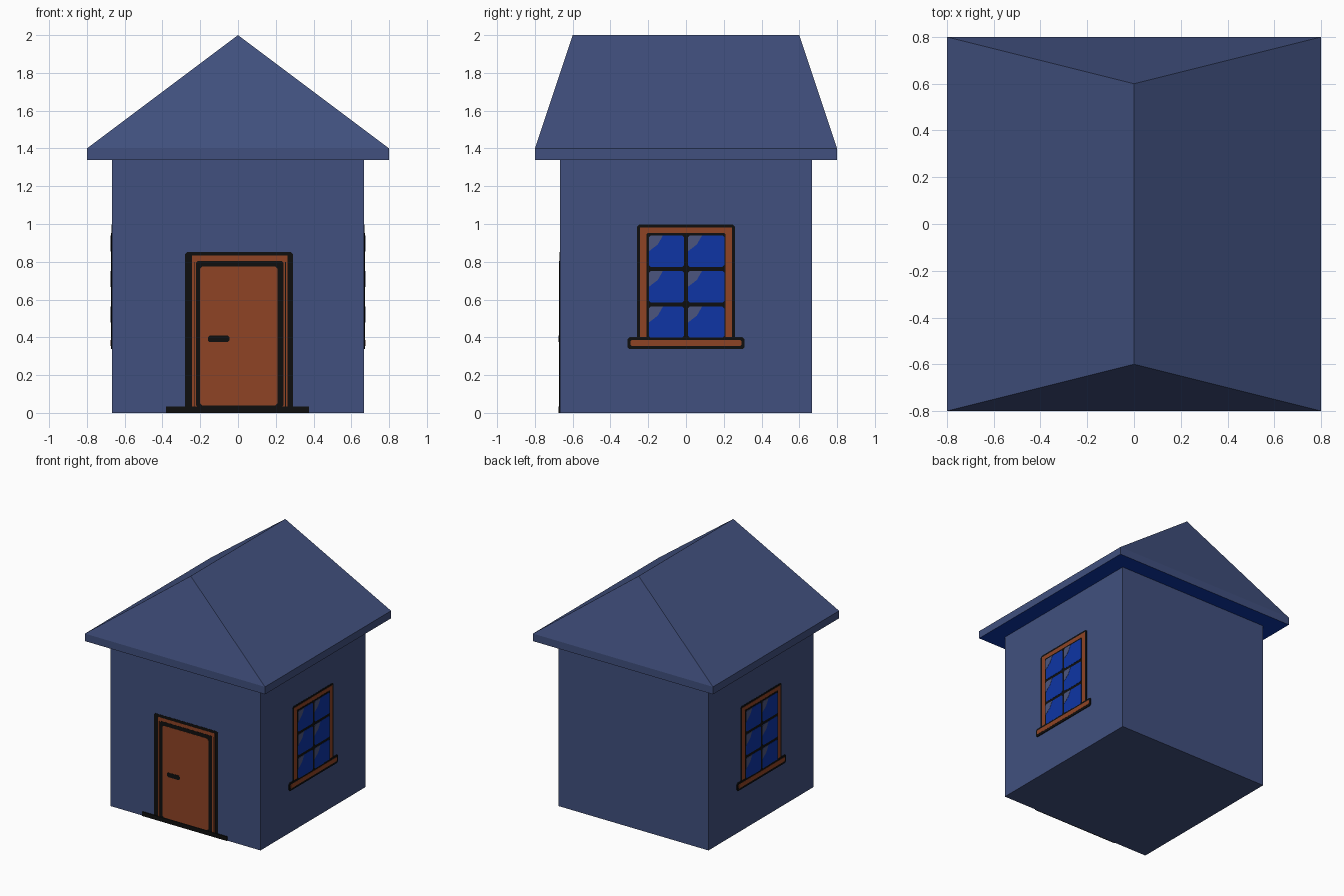
import bpy, bmesh, math
from mathutils import Matrix

if "Cube" in bpy.data.objects:
    bpy.data.objects.remove(bpy.data.objects["Cube"])


def material(name, r, g, b):
    lin = [((c / 255 + 0.055) / 1.055) ** 2.4 if c > 10 else c / 255 / 12.92 for c in (r, g, b)]
    m = bpy.data.materials.new(name)
    m.diffuse_color = (*lin, 1)
    m.use_nodes = True
    m.node_tree.nodes["Principled BSDF"].inputs["Base Color"].default_value = m.diffuse_color
    return m


WALL = material("slate_blue", 65, 80, 126)
BLACK = material("black", 15, 15, 15)
WOOD = material("brown_wood", 143, 68, 37)
GLASS = material("bright_blue", 14, 53, 165)
SHINE = material("grey_blue_shine", 75, 85, 126)

HALF = 0.667      # half width of the walls
STEP = 0.0015     # height of one painted layer


def finish(name, bm, mats):
    bmesh.ops.recalc_face_normals(bm, faces=bm.faces)
    bm.normal_update()
    me = bpy.data.meshes.new(name)
    bm.to_mesh(me)
    bm.free()
    for m in mats:
        me.materials.append(m)
    ob = bpy.data.objects.new(name, me)
    bpy.context.collection.objects.link(ob)
    return ob


def rect(u0, u1, z0, z1, c=0.0):
    """Rectangle outline with corners cut by c."""
    if c == 0:
        return [(u0, z0), (u1, z0), (u1, z1), (u0, z1)]
    return [(u0 + c, z0), (u1 - c, z0), (u1, z0 + c), (u1, z1 - c),
            (u1 - c, z1), (u0 + c, z1), (u0, z1 - c), (u0, z0 + c)]


def plates(name, mat, layer, outlines, angle=0):
    """Thin plates on the front wall, turned about z to another wall."""
    bm = bmesh.new()
    for pts in outlines:
        face = bm.faces.new([bm.verts.new((u, -HALF + 0.001, z)) for u, z in pts])
        top = bmesh.ops.extrude_face_region(bm, geom=[face], use_keep_orig=True)["geom"]
        moved = [v for v in top if isinstance(v, bmesh.types.BMVert)]
        bmesh.ops.translate(bm, verts=moved, vec=(0, -0.001 - layer * STEP, 0))
    bmesh.ops.rotate(bm, verts=bm.verts, cent=(0, 0, 0),
                     matrix=Matrix.Rotation(math.radians(angle), 3, 'Z'))
    return finish(name, bm, [mat])


# Walls
bm = bmesh.new()
bmesh.ops.create_cube(bm, size=1)
bmesh.ops.scale(bm, vec=(2 * HALF, 2 * HALF, 1.345), verts=bm.verts)
bmesh.ops.translate(bm, vec=(0, 0, 1.345 / 2), verts=bm.verts)
finish("walls", bm, [WALL])

# Hipped roof: eaves slab with the ridge above, blue underside
bm = bmesh.new()
corners = [(-0.8, -0.8), (0.8, -0.8), (0.8, 0.8), (-0.8, 0.8)]
low = [bm.verts.new((x, y, 1.34)) for x, y in corners]
eave = [bm.verts.new((x, y, 1.4)) for x, y in corners]
front, back = [bm.verts.new((0, y, 2)) for y in (-0.6, 0.6)]
bm.faces.new(low[::-1])
for i in range(4):
    j = (i + 1) % 4
    bm.faces.new((low[i], low[j], eave[j], eave[i]))
bm.faces.new((eave[0], eave[1], front))
bm.faces.new((eave[1], eave[2], back, front))
bm.faces.new((eave[2], eave[3], back))
bm.faces.new((eave[3], eave[0], front, back))
bmesh.ops.recalc_face_normals(bm, faces=bm.faces)
for f in bm.faces:
    f.material_index = 1 if f.normal.z < -0.5 else 0
finish("roof", bm, [WALL, GLASS])

# Door: outline, frame, inner outline, leaf, handle and threshold
plates("door_outline", BLACK, 1, [rect(-0.28, 0.29, 0, 0.853, 0.012)])
plates("door_threshold", BLACK, 5, [rect(-0.38, 0.375, 0, 0.034)])
plates("door_frame", WOOD, 2, [rect(-0.243, 0.262, 0.03, 0.832)])
plates("door_frame_grooves", BLACK, 3, [rect(-0.234, -0.230, 0.03, 0.80),
                                        rect(0.249, 0.253, 0.03, 0.80)])
plates("door_inner_outline", BLACK, 3, [rect(-0.222, 0.24, 0.03, 0.805, 0.01)])
plates("door_leaf", WOOD, 4, [rect(-0.2, 0.208, 0.038, 0.775, 0.012)])
plates("door_handle", BLACK, 5, [rect(-0.16, -0.045, 0.374, 0.41, 0.01)])

# Windows on the right and left walls
panes = [(u0, u1, z0, z1) for u0, u1 in ((-0.197, -0.010), (0.010, 0.203))
         for z0, z1 in ((0.398, 0.563), (0.584, 0.752), (0.773, 0.940))]
for side, angle in (("right", 90), ("left", -90)):
    n = side + "_window_"
    plates(n + "outline", BLACK, 1, [rect(-0.26, 0.26, 0.38, 0.997, 0.012)], angle)
    plates(n + "frame", WOOD, 2, [rect(-0.243, 0.243, 0.38, 0.982)], angle)
    plates(n + "bars", BLACK, 3, [rect(-0.21, 0.21, 0.38, 0.952, 0.008)], angle)
    plates(n + "panes", GLASS, 4, [rect(*p, 0.01) for p in panes], angle)
    plates(n + "shine", SHINE, 5,
           [[(u0, z1 - 0.085), (u0 + 0.048, z1 - 0.048), (u0 + 0.075, z1),
             (u0 + 0.01, z1), (u0, z1 - 0.01)] for u0, u1, z0, z1 in panes], angle)
    plates(n + "sill_outline", BLACK, 4, [rect(-0.31, 0.31, 0.337, 0.402, 0.012)], angle)
    plates(n + "sill", WOOD, 5, [rect(-0.293, 0.293, 0.354, 0.387, 0.006)], angle)
